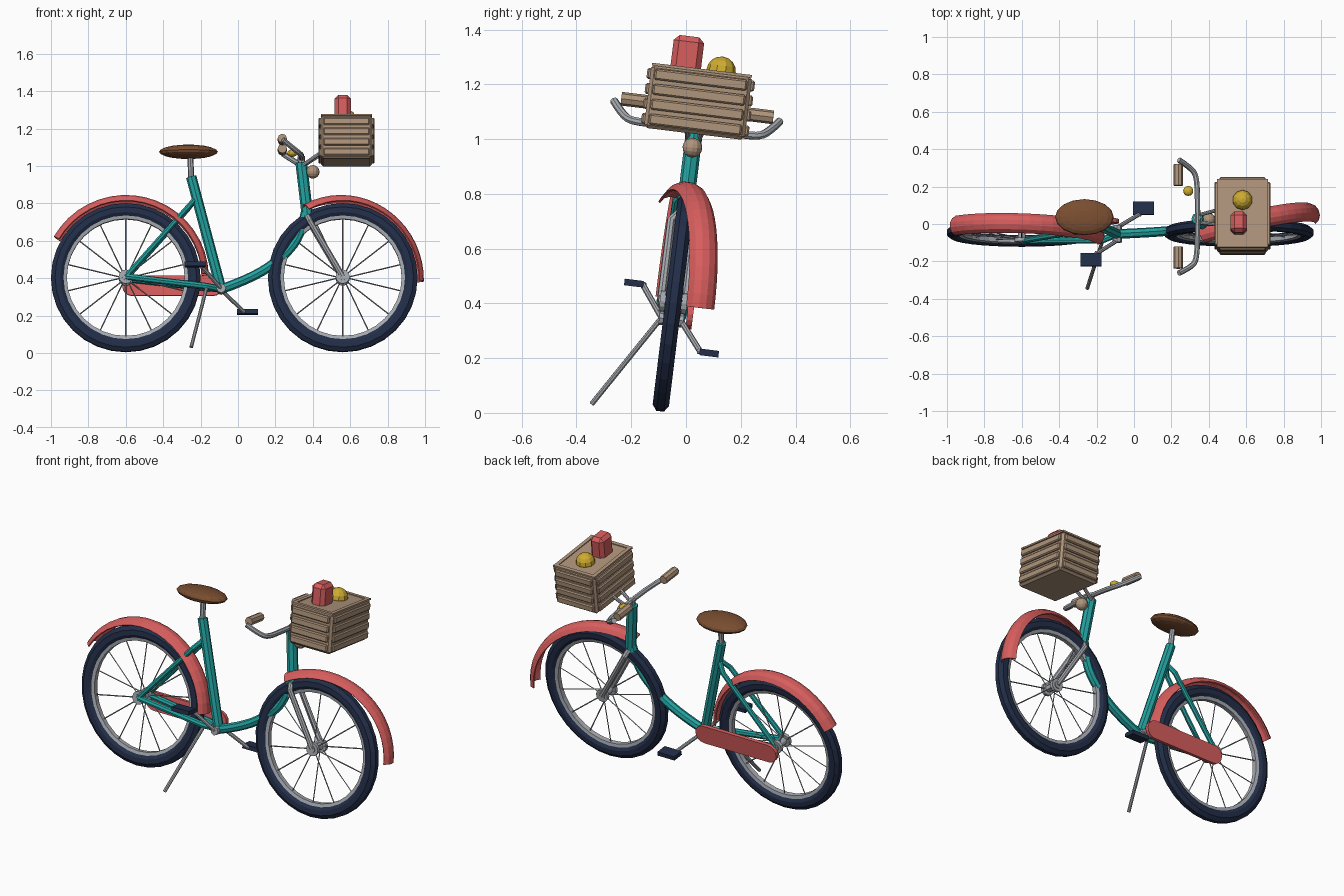
import bpy, bmesh, math
from mathutils import Matrix, Vector

if "Cube" in bpy.data.objects:
    bpy.data.objects.remove(bpy.data.objects["Cube"], do_unlink=True)

# The whole bicycle leans sideways about the ground line
LEAN = Matrix.Translation((0, -0.095, 0.004)) @ Matrix.Rotation(math.radians(-7), 4, 'X')
AXLE_Z, REAR_X, FRONT_X = 0.402, -0.6, 0.56


def material(name, rgb):
    m = bpy.data.materials.new(name)
    m.use_nodes = True
    m.diffuse_color = (*rgb, 1)
    m.node_tree.nodes["Principled BSDF"].inputs["Base Color"].default_value = (*rgb, 1)
    return m


TEAL = material("teal paint", (0.016, 0.36, 0.35))
RED = material("coral red", (0.68, 0.11, 0.11))
NAVY = material("navy rubber", (0.016, 0.027, 0.065))
METAL = material("grey metal", (0.38, 0.4, 0.43))
TAN = material("tan wood", (0.43, 0.3, 0.2))
BROWN = material("brown leather", (0.19, 0.075, 0.03))
GOLD = material("golden yellow", (0.62, 0.41, 0.03))


def add(name, mesh, mat, matrix=Matrix()):
    ob = bpy.data.objects.new(name, mesh)
    bpy.context.collection.objects.link(ob)
    mesh.materials.clear()
    mesh.materials.append(mat)
    ob.matrix_world = LEAN @ matrix
    return ob


def from_bmesh(name, bm, mat, matrix=Matrix()):
    bmesh.ops.recalc_face_normals(bm, faces=bm.faces)
    mesh = bpy.data.meshes.new(name)
    bm.to_mesh(mesh)
    bm.free()
    return add(name, mesh, mat, matrix)


def tube(name, points, radius, mat, smooth=False, sides=8):
    cu = bpy.data.curves.new(name, 'CURVE')
    cu.dimensions = '3D'
    cu.bevel_depth = radius
    cu.bevel_resolution = sides // 2 - 2
    cu.use_fill_caps = True
    sp = cu.splines.new('NURBS' if smooth else 'POLY')
    sp.points.add(len(points) - 1)
    for p, co in zip(sp.points, points):
        p.co = (*co, 1)
    if smooth:
        sp.order_u = 3
        sp.use_endpoint_u = True
        sp.resolution_u = 4
    sp.use_smooth = False
    tmp = bpy.data.objects.new("tmp", cu)
    bpy.context.collection.objects.link(tmp)
    mesh = bpy.data.meshes.new_from_object(tmp.evaluated_get(bpy.context.evaluated_depsgraph_get()))
    bpy.data.objects.remove(tmp)
    return add(name, mesh, mat)


def box(name, center, size, mat, bevel=0.0):
    bm = bmesh.new()
    bmesh.ops.create_cube(bm, size=1, matrix=Matrix.Translation(center) @ Matrix.Diagonal((*size, 1)))
    if bevel:
        bmesh.ops.bevel(bm, geom=bm.edges[:], offset=bevel, segments=1, affect='EDGES')
    return from_bmesh(name, bm, mat)


def ball(name, center, size, mat, u=12, v=8):
    bm = bmesh.new()
    bmesh.ops.create_uvsphere(bm, u_segments=u, v_segments=v, radius=1,
                              matrix=Matrix.Translation(center) @ Matrix.Diagonal((*size, 1)))
    return from_bmesh(name, bm, mat)


def sweep(name, profile, start, end, steps, mat, matrix, closed=False):
    """Turn a (radius, y) profile about the wheel axle; closed makes a full ring."""
    bm = bmesh.new()
    rows = []
    for i in range(steps if closed else steps + 1):
        a = math.radians(start + (end - start) * i / steps)
        rows.append([bm.verts.new((r * math.cos(a), y, r * math.sin(a))) for r, y in profile])
    n = len(profile)
    for i in range(steps):
        p, q = rows[i], rows[(i + 1) % len(rows)]
        for j in range(n if closed else n - 1):
            k = (j + 1) % n
            bm.faces.new((p[j], p[k], q[k], q[j]))
    return from_bmesh(name, bm, mat, matrix)


# Wheels: tyre, rim, hub and spokes
TYRE = [(0.4, -0.014), (0.4, 0.014), (0.378, 0.03), (0.35, 0.03), (0.332, 0.018),
        (0.332, -0.018), (0.35, -0.03), (0.378, -0.03)]
RIM = [(0.338, -0.02), (0.338, 0.02), (0.315, 0.014), (0.315, -0.014)]
for side, x in (("rear", REAR_X), ("front", FRONT_X)):
    at = Matrix.Translation((x, 0, AXLE_Z))
    sweep(side + "_tyre", TYRE, 0, 360, 32, NAVY, at, True)
    sweep(side + "_rim", RIM, 0, 360, 32, METAL, at, True)
    tube(side + "_hub", [(x, -0.055, AXLE_Z), (x, 0.055, AXLE_Z)], 0.02, METAL, sides=12)
    for s in (-1, 1):
        tube(side + "_hub_flange", [(x, s * 0.03, AXLE_Z), (x, s * 0.05, AXLE_Z)], 0.038, METAL, sides=12)
    for i in range(14):
        a = math.tau * (i + 0.5) / 14
        d = Vector((math.cos(a), 0, math.sin(a)))
        c = Vector((x, 0, AXLE_Z))
        tube(side + "_spoke", [c + d * 0.03 + Vector((0, 0.03 * (-1) ** i, 0)), c + d * 0.325],
             0.0035, METAL, sides=4)

# Mudguards: arched shells, the front one turned off the wheel line
ARCH = [(0.408, -0.05), (0.43, -0.034), (0.44, -0.012), (0.44, 0.012), (0.43, 0.034), (0.408, 0.05)]
for name, x, start, end, yaw in (("rear_mudguard", REAR_X, 2, 150, -2), ("front_mudguard", FRONT_X, -1, 119, 14)):
    ob = sweep(name, ARCH, start, end, 18, RED,
               Matrix.Translation((x, 0, AXLE_Z)) @ Matrix.Rotation(math.radians(yaw), 4, 'Z'))
    mod = ob.modifiers.new("thickness", 'SOLIDIFY')
    mod.thickness = 0.008
    mod.offset = 0

# Frame tubes
BRACKET = (-0.09, 0, 0.34)
tube("seat_tube", [BRACKET, (-0.25, 0, 0.945)], 0.028, TEAL)
tube("down_tube", [BRACKET, (0.08, 0, 0.4), (0.25, 0, 0.52), (0.34, 0, 0.64), (0.365, 0, 0.77)], 0.026, TEAL, True)
tube("head_tube", [(0.338, 0, 1.02), (0.372, 0, 0.73)], 0.031, TEAL)
tube("bottom_bracket", [(-0.09, -0.045, 0.34), (-0.09, 0.045, 0.34)], 0.025, METAL)
for s in (-1, 1):
    tube("chain_stay", [BRACKET, (-0.17, s * 0.035, 0.352), (REAR_X, s * 0.045, AXLE_Z)], 0.018, TEAL)
    tube("seat_stay", [(-0.225, 0, 0.83), (-0.27, s * 0.035, 0.775), (REAR_X, s * 0.045, AXLE_Z)], 0.015, TEAL)
    tube("fork_blade", [(0.365, 0, 0.75), (0.385, s * 0.045, 0.7), (FRONT_X, s * 0.045, AXLE_Z)], 0.016, METAL)

# Saddle and its post
tube("seat_post", [(-0.25, 0, 0.93), (-0.255, 0, 1.06)], 0.016, METAL)
ball("saddle", (-0.265, 0, 1.08), (0.157, 0.097, 0.037), BROWN, 16, 10)

# Chain guard: flat plate with round ends
bm = bmesh.new()
outline = []
for cx, first in ((-0.565, 90), (-0.135, -90)):
    for i in range(9):
        a = math.radians(first + 22.5 * i)
        outline.append(bm.verts.new((cx + 0.054 * math.cos(a), 0.055, 0.366 + 0.054 * math.sin(a))))
face = bm.faces.new(outline)
ext = bmesh.ops.extrude_face_region(bm, geom=[face])
bmesh.ops.translate(bm, vec=(0, 0.022, 0), verts=[g for g in ext["geom"] if isinstance(g, bmesh.types.BMVert)])
from_bmesh("chain_guard", bm, RED)

# Cranks, pedals and side stand
for s, cx, cz, px, pz in ((1, 0.03, 0.235, 0.05, 0.235), (-1, -0.2, 0.455, -0.23, 0.455)):
    tube("crank_arm", [(-0.09, s * 0.035, 0.34), (cx, s * 0.12, cz)], 0.011, METAL)
    tube("pedal_axle", [(cx, s * 0.11, cz), (px, s * 0.16, pz)], 0.008, METAL)
    box("pedal", (px, s * 0.152, pz), (0.112, 0.07, 0.024), NAVY)
tube("side_stand", [(-0.165, -0.028, 0.355), (-0.25, -0.251, -0.002)], 0.01, METAL)

# Handlebar, grips, bell and lamp
half = [(0.34, 0.1, 1.045), (0.335, 0.22, 1.04), (0.31, 0.265, 1.055), (0.24, 0.305, 1.107)]
bar = [(x, -y, z) for x, y, z in reversed(half)] + half
tube("handlebar", bar, 0.015, METAL, True)
tube("stem", [(0.342, 0, 0.99), (0.338, 0, 1.055)], 0.02, METAL)
for s in (-1, 1):
    tube("grip", [(0.237, s * 0.165, 1.118), (0.237, s * 0.28, 1.118)], 0.025, TAN)
    tube("crate_bracket", [(0.345, s * 0.02, 1.005), (0.45, s * 0.04, 1.075)], 0.01, METAL)
ball("bell", (0.29, 0.14, 1.09), (0.027, 0.027, 0.02), GOLD)
ball("lamp", (0.4, 0, 0.972), (0.036, 0.036, 0.036), TAN)

# Crate: solid body, overlapping planks and a top rim
CX, CZ, W, D, H = 0.58, 1.14, 0.275, 0.37, 0.234
box("crate_body", (CX, 0, CZ), (W, D, H), TAN, 0.012)
for i in range(4):
    z = CZ - H / 2 + 0.034 + i * 0.055
    for s in (-1, 1):
        box("crate_side_plank", (CX, s * D / 2, z), (W - 0.03, 0.026, 0.04), TAN, 0.006)
        box("crate_end_plank", (CX + s * W / 2, 0, z), (0.026, D - 0.03, 0.04), TAN, 0.006)
for s in (-1, 1):
    box("crate_rim_side", (CX, s * (D / 2 - 0.012), CZ + H / 2), (W, 0.022, 0.01), TAN)
    box("crate_rim_end", (CX + s * (W / 2 - 0.012), 0, CZ + H / 2), (0.022, D - 0.046, 0.01), TAN)

# Shopping in the crate
box("carton", (0.56, -0.06, 1.305), (0.088, 0.112, 0.14), RED, 0.02)
ball("fruit", (0.58, 0.07, 1.262), (0.054, 0.054, 0.054), GOLD, 10, 8)
